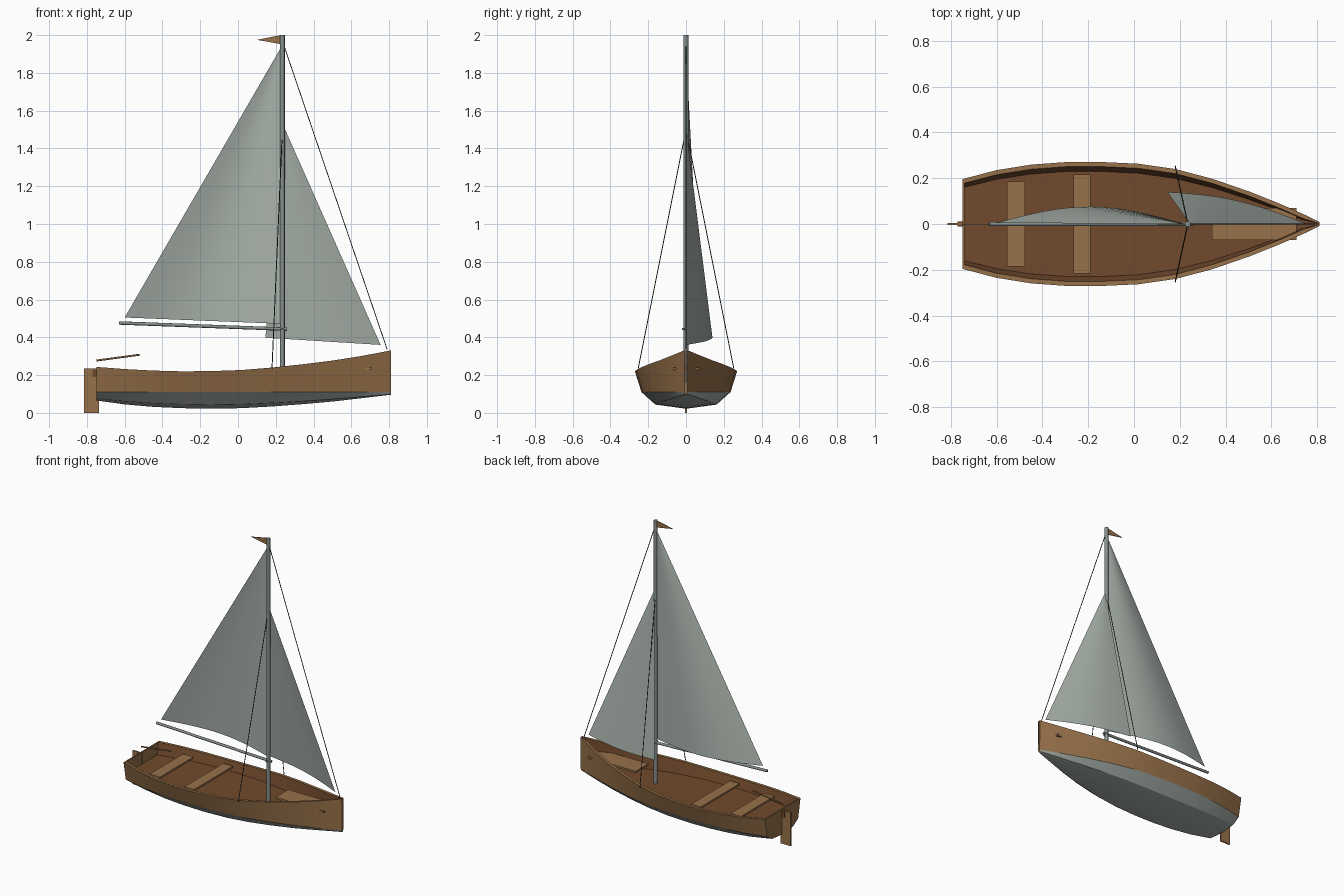
import bpy, bmesh, math
from mathutils import Vector

if "Cube" in bpy.data.objects:
    bpy.data.objects.remove(bpy.data.objects["Cube"])


def material(name, rgb):
    m = bpy.data.materials.new(name)
    m.diffuse_color = (*rgb, 1)
    m.use_nodes = True
    m.node_tree.nodes["Principled BSDF"].inputs["Base Color"].default_value = m.diffuse_color
    return m


wood = material("light_wood", (0.31, 0.165, 0.068))
dark_wood = material("dark_wood", (0.165, 0.068, 0.026))
canvas = material("canvas_grey", (0.40, 0.45, 0.41))
metal = material("spar_grey", (0.24, 0.28, 0.27))
rope = material("rope_dark", (0.04, 0.05, 0.05))


def make(name, verts, faces, mats, smooth=None, rule=None):
    mesh = bpy.data.meshes.new(name)
    mesh.from_pydata(verts, [], faces)
    for m in mats:
        mesh.materials.append(m)
    if rule:
        for i, p in enumerate(mesh.polygons):
            p.material_index = rule(i)
    ob = bpy.data.objects.new(name, mesh)
    bpy.context.collection.objects.link(ob)
    if len(faces) > 1:
        bm = bmesh.new()
        bm.from_mesh(mesh)
        bmesh.ops.recalc_face_normals(bm, faces=bm.faces)
        bm.to_mesh(mesh)
        bm.free()
    if smooth:
        bpy.ops.object.select_all(action='DESELECT')
        ob.select_set(True)
        bpy.context.view_layer.objects.active = ob
        bpy.ops.object.shade_smooth_by_angle(angle=math.radians(smooth))
    return ob


def box(name, lo, hi, mat):
    v = [(x, y, z) for x in (lo[0], hi[0]) for y in (lo[1], hi[1]) for z in (lo[2], hi[2])]
    f = [(0, 1, 3, 2), (4, 6, 7, 5), (0, 4, 5, 1), (2, 3, 7, 6), (0, 2, 6, 4), (1, 5, 7, 3)]
    return make(name, v, f, [mat])


def prism(name, outline, axis, a, b, mat):
    """Extrude a 2D outline along x (axis 0) or y (axis 1)."""
    n = len(outline)
    put = lambda p, t: (t, p[0], p[1]) if axis == 0 else (p[0], t, p[1])
    v = [put(p, a) for p in outline] + [put(p, b) for p in outline]
    f = [tuple(range(n)), tuple(range(2 * n - 1, n - 1, -1))]
    f += [(i, (i + 1) % n, n + (i + 1) % n, n + i) for i in range(n)]
    return make(name, v, f, [mat])


def rod(name, a, b, r, mat, sides=12):
    a, b = Vector(a), Vector(b)
    q = (b - a).to_track_quat('Z', 'Y')
    ring = [q @ Vector((r * math.cos(t), r * math.sin(t), 0))
            for t in (2 * math.pi * i / sides for i in range(sides))]
    v = [a + p for p in ring] + [b + p for p in ring]
    f = [tuple(range(sides)), tuple(range(2 * sides - 1, sides - 1, -1))]
    f += [(i, (i + 1) % sides, sides + (i + 1) % sides, sides + i) for i in range(sides)]
    return make(name, v, f, [mat], smooth=50)


# Hull stations: x, half beam, sheer height, keel height
stations = [
    (-0.745, 0.197, 0.243, 0.065), (-0.60, 0.235, 0.232, 0.045), (-0.45, 0.259, 0.224, 0.032),
    (-0.30, 0.270, 0.220, 0.025), (-0.15, 0.271, 0.221, 0.022), (0.02, 0.263, 0.227, 0.025),
    (0.18, 0.240, 0.240, 0.034), (0.34, 0.198, 0.257, 0.046), (0.50, 0.143, 0.277, 0.060),
    (0.64, 0.087, 0.299, 0.076), (0.74, 0.043, 0.317, 0.088), (0.81, 0.009, 0.331, 0.096)]
WATER, FLOOR = 0.11, 0.16


def section(b, s, k):
    wl = 0.87 * b
    inner = max(b - 0.02, 0.002)
    edge = max(wl + (b - wl) * (FLOOR - WATER) / (s - WATER) - 0.022, 0.002)
    half = [(0.60 * b, k + 0.25 * (WATER - k)), (wl, WATER), (b, s), (inner, s), (edge, FLOOR)]
    return [(0, k)] + half + [(-y, z) for y, z in reversed(half)]


verts, faces = [], []
n = 11
for x, b, s, k in stations:
    verts += [(x, y, z) for y, z in section(b, s, k)]
for i in range(len(stations) - 1):
    for j in range(n):
        a, c = i * n + j, i * n + (j + 1) % n
        faces.append((a, c, c + n, a + n))
faces.append(tuple(range(n)))
faces.append(tuple(range(len(verts) - 1, len(verts) - n - 1, -1)))
# Grey bottom, light sides and rail, dark interior
strip = [0, 0, 1, 1, 2, 2, 2, 1, 1, 0, 0]
make("hull", verts, faces, [canvas, wood, dark_wood], smooth=25,
     rule=lambda i: strip[i % n] if i < len(faces) - 2 else 1)

# Transom
ring = section(*stations[0][1:])
prism("transom", [ring[j] for j in (0, 1, 2, 3, 8, 9, 10)], 0, -0.749, -0.74, wood)

# Benches and foredeck plank
box("rear_bench", (-0.555, -0.185, 0.195), (-0.475, 0.185, 0.208), wood)
box("middle_bench", (-0.265, -0.215, 0.195), (-0.19, 0.215, 0.208), wood)
box("foredeck", (0.34, -0.07, 0.228), (0.71, 0.07, 0.241), wood)

# Steering
box("rudder", (-0.815, -0.005, 0), (-0.737, 0.005, 0.235), wood)
box("rudder_mount", (-0.77, -0.012, 0.19), (-0.745, 0.012, 0.23), dark_wood)
rod("tiller", (-0.75, 0, 0.277), (-0.52, 0, 0.308), 0.005, wood, 8)

# Spars
rod("mast", (0.235, 0, FLOOR), (0.235, 0, 2.0), 0.0125, metal, 16)
rod("boom", (-0.63, 0, 0.476), (0.26, 0, 0.443), 0.009, metal)
rod("boom_pin", (0.235, -0.022, 0.444), (0.235, 0.015, 0.444), 0.006, metal, 8)

# Rigging
rod("forestay", (0.245, 0, 1.94), (0.79, 0, 0.335), 0.0025, rope, 6)
for side, label in ((-1, "right"), (1, "left")):
    rod(label + "_shroud", (0.235, 0, 1.50), (0.18, side * 0.253, 0.235), 0.0025, rope, 6)


def sail(name, head, tack, clew, belly, n=16):
    """Triangular cloth bulging to +y, with rows shrinking toward the head."""
    head, tack, clew = Vector(head), Vector(tack), Vector(clew)
    v, f = [], []
    for i in range(n):
        t = i / n
        a, c = tack.lerp(head, t), clew.lerp(head, t)
        for j in range(n + 1):
            u = j / n
            p = a.lerp(c, u)
            p.y += belly * (1 - t) * math.sin(math.pi * u)
            v.append(p)
    v.append(head)
    w = n + 1
    for i in range(n - 1):
        f += [(i * w + j, i * w + j + 1, (i + 1) * w + j + 1, (i + 1) * w + j) for j in range(n)]
    f += [((n - 1) * w + j, (n - 1) * w + j + 1, n * w) for j in range(n)]
    return make(name, v, f, [canvas], smooth=60)


# Sails and pennant
sail("mainsail", (0.225, 0, 1.93), (0.222, 0, 0.472), (-0.60, 0.005, 0.505), 0.073)
sail("jib", (0.245, 0, 1.51), (0.755, 0, 0.36), (0.145, 0.14, 0.398), 0.032)
prism("pennant", [(0.10, 1.975), (0.228, 1.952), (0.228, 2.0)], 1, -0.002, 0.002, wood)
